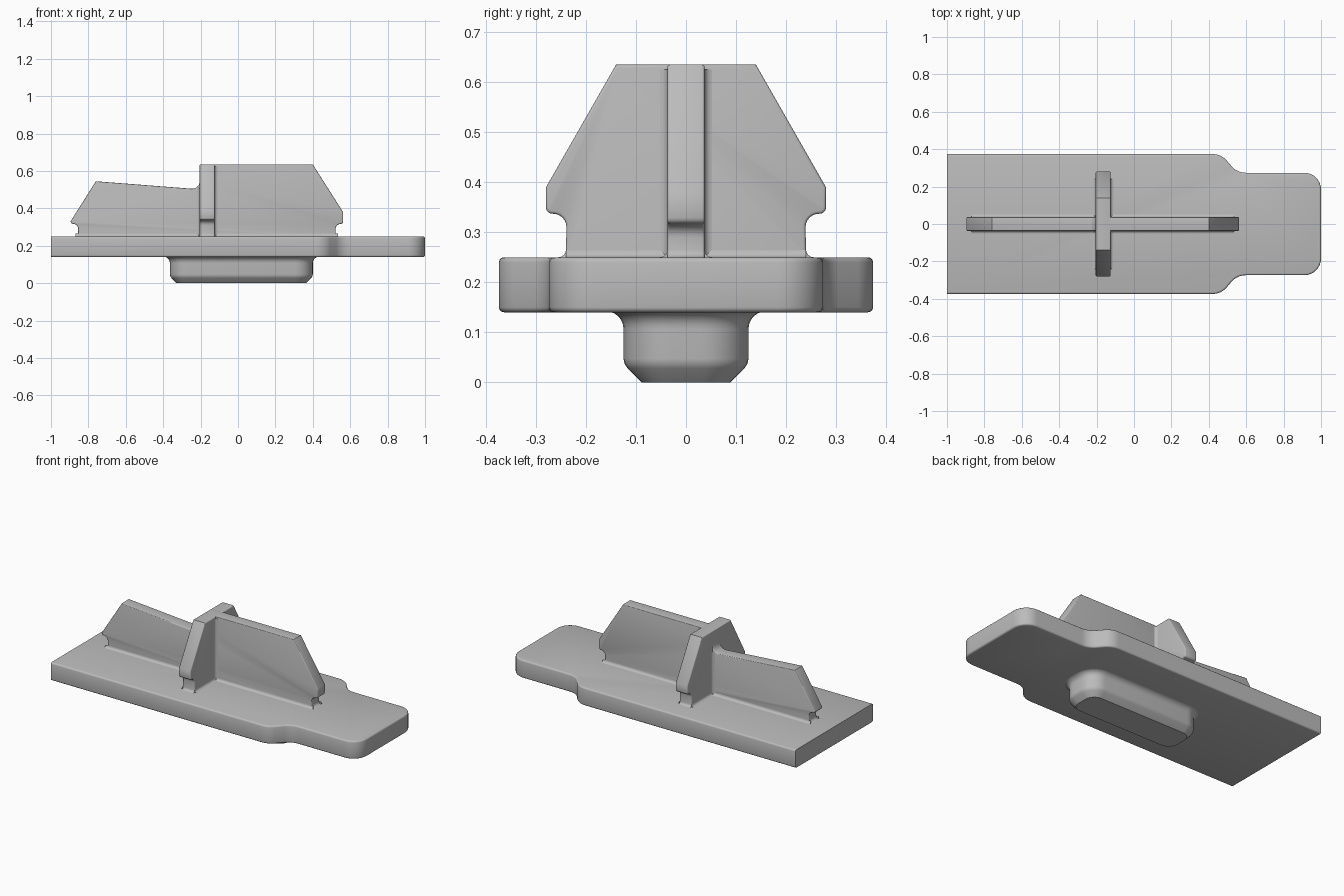
import bpy, bmesh
from math import sin, cos, radians

cube = bpy.data.objects.get("Cube")
if cube:
    bpy.data.objects.remove(cube)

GREY = (0.5, 0.5, 0.5, 1)
mat = bpy.data.materials.new("plain grey")
mat.use_nodes = True
mat.diffuse_color = GREY
bsdf = next(n for n in mat.node_tree.nodes if n.type == 'BSDF_PRINCIPLED')
bsdf.inputs["Base Color"].default_value = GREY


def arc(cx, cy, r, a0, a1, n=6):
    angles = [radians(a0 + (a1 - a0) * i / n) for i in range(n + 1)]
    return [(cx + r * cos(a), cy + r * sin(a)) for a in angles]


def finish(name, bm):
    bmesh.ops.recalc_face_normals(bm, faces=bm.faces[:])
    mesh = bpy.data.meshes.new(name)
    bm.to_mesh(mesh)
    bm.free()
    mesh.materials.append(mat)
    obj = bpy.data.objects.new(name, mesh)
    bpy.context.collection.objects.link(obj)
    bpy.ops.object.select_all(action='DESELECT')
    obj.select_set(True)
    bpy.context.view_layer.objects.active = obj
    bpy.ops.object.shade_smooth_by_angle(angle=radians(32))
    return obj


def prism(name, outline, axis, lo, hi, bevel=0, keep=lambda e: True):
    """Extrude an outline along an axis and round the rims of both caps."""
    place = {'x': lambda u, v, d: (d, u, v),
             'y': lambda u, v, d: (u, d, v),
             'z': lambda u, v, d: (u, v, d)}[axis]
    bm = bmesh.new()
    rings = [[bm.verts.new(place(u, v, d)) for u, v in outline] for d in (lo, hi)]
    caps = [bm.faces.new(r) for r in rings]
    n = len(outline)
    for i in range(n):
        j = (i + 1) % n
        bm.faces.new((rings[0][i], rings[0][j], rings[1][j], rings[1][i]))
    bmesh.ops.recalc_face_normals(bm, faces=bm.faces[:])
    if bevel:
        rims = [e for f in caps for e in f.edges if keep(e)]
        bmesh.ops.bevel(bm, geom=rims, offset=bevel, segments=3, profile=0.5,
                        affect='EDGES', clamp_overlap=True)
    return finish(name, bm)


def mirror(points):
    return [(-u, v) for u, v in reversed(points)]


def hook(tip, ceiling):
    """Right-hand fin end below its tip: rounded lip, notch, flared foot."""
    return (arc(tip - 0.012, ceiling + 0.012, 0.012, 0, -90, 3)
            + arc(tip - 0.014, ceiling - 0.027, 0.027, 90, 180)
            + arc(tip - 0.025, 0.265, 0.015, 180, 270, 4)
            + [(tip - 0.025, 0.2)])


# Base plate with a narrowed, rounded end
half = (arc(0.42, 0.274, 0.1, 90, 45) + arc(0.597, 0.374, 0.1, 225, 270)
        + arc(0.91, 0.184, 0.09, 90, 0, 8))
plate = [(-1, 0.374)] + half + [(x, -y) for x, y in reversed(half)] + [(-1, -0.374)]
prism("base_plate", plate, 'z', 0.14, 0.25, 0.01,
      lambda e: not all(v.co.x < -0.99 for v in e.verts))

# Cross fin
side = [(0.14, 0.635), (0.28, 0.39)] + hook(0.28, 0.337)
prism("cross_fin", side + mirror(side), 'x', -0.205, -0.125, 0.01)

# Long fin: tall front half, lower rear half
tall = [(-0.18, 0.635), (0.4, 0.635), (0.562, 0.38)] + hook(0.562, 0.317)
low = mirror([(0.76, 0.545), (0.895, 0.331)] + hook(0.895, 0.317))
dip = arc(-0.245, 0.545, 0.04, -90, 0)
prism("long_fin", tall + low + dip + [(-0.18, 0.545)], 'y', -0.037, 0.037, 0.01)


# Concave fillets where fins meet each other and the plate
def fillet(name, axis, u, v, su, sv, lo, hi, r=0.015):
    curve = [(u, v)] + [(u + su * a, v + sv * b) for a, b in arc(r, r, r, 270, 180, 5)]
    prism(name, curve, axis, lo, hi)


for s, label in ((-1, "right"), (1, "left")):
    fillet("long_fin_foot_" + label, 'x', s * 0.037, 0.25, s, 1, -0.868, 0.535)
    for x, sx, end, top in ((-0.205, -1, "rear", 0.51), (-0.125, 1, "front", 0.625)):
        fillet(f"cross_fin_foot_{end}_{label}", 'y', x, 0.25, sx, 1,
               *sorted((0, s * 0.24)))
        fillet(f"fin_corner_{end}_{label}", 'z', x, s * 0.037, sx, s, 0.25, top)


# Underside boss: rounded block, chamfered below, flared into the plate
def ring(grow):
    r, hx, hy = 0.095 + grow, 0.382 + grow, 0.125 + grow
    cx, cy = hx - r, hy - r
    pts = []
    for sx, sy, a in ((1, 1, 0), (-1, 1, 90), (-1, -1, 180), (1, -1, 270)):
        pts += arc(0.018 + sx * cx, sy * cy, r, a, a + 90, 8)
    return pts


levels = [(-0.036, 0), (-0.008, 0.028), (-0.002, 0.037), (0, 0.047)]
levels += arc(0.035, 0.107, 0.035, 180, 90)
bm = bmesh.new()
rings = [[bm.verts.new((x, y, z)) for x, y in ring(g)] for g, z in levels]
for a, b in zip(rings, rings[1:]):
    for i in range(len(a)):
        j = (i + 1) % len(a)
        bm.faces.new((a[i], a[j], b[j], b[i]))
bm.faces.new(rings[0])
bm.faces.new(rings[-1])
finish("underside_boss", bm)
